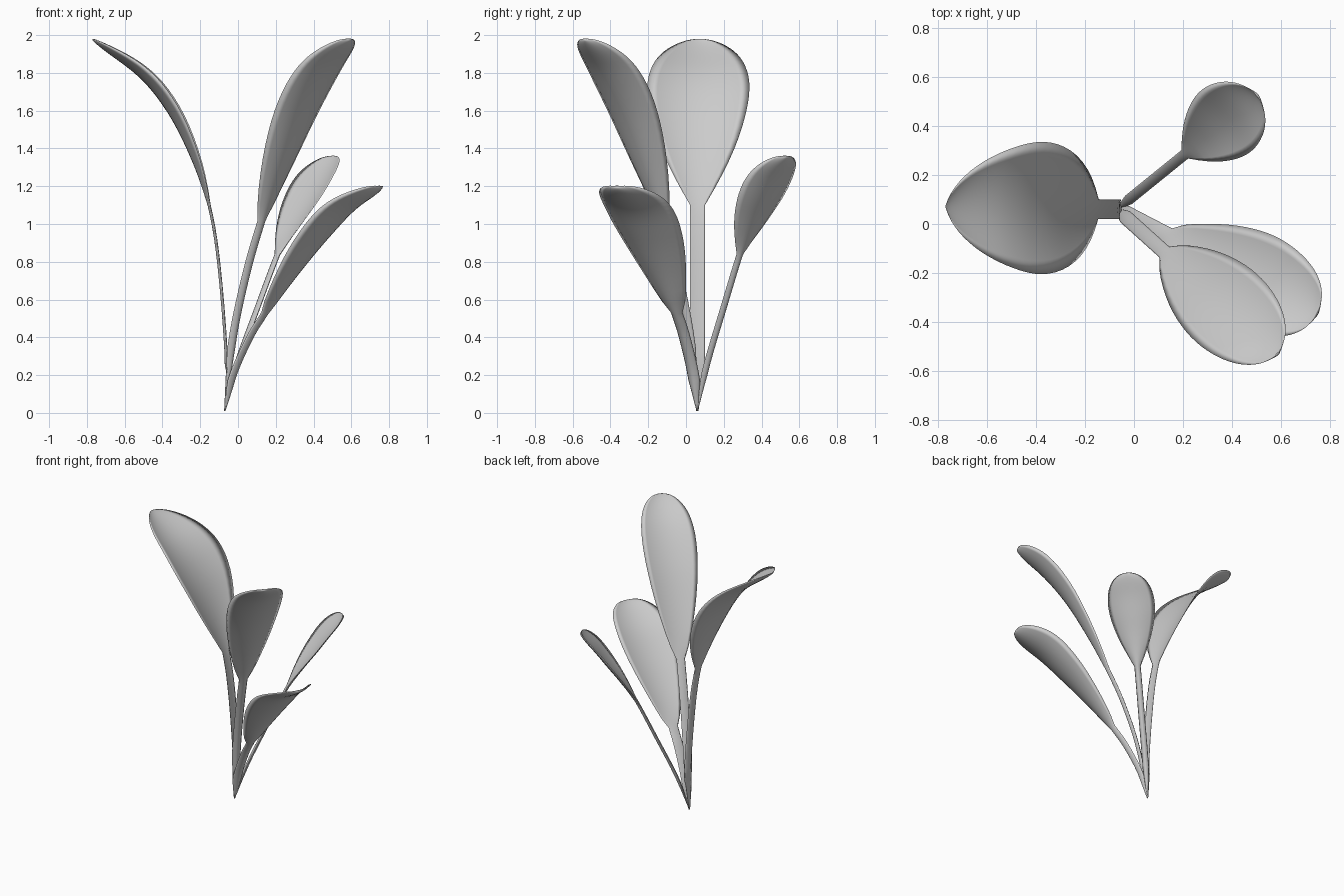
import bpy, bmesh, math
from mathutils import Vector

cube = bpy.data.objects.get("Cube")
if cube:
    bpy.data.objects.remove(cube, do_unlink=True)

leaf_grey = bpy.data.materials.new("leaf_grey")
leaf_grey.use_nodes = True
colour = (0.6, 0.6, 0.6, 1)
leaf_grey.diffuse_color = colour
leaf_grey.node_tree.nodes["Principled BSDF"].inputs["Base Color"].default_value = colour

ROOT = Vector((-0.07, 0.06, 0))
UP = Vector((0, 0, 1))
STEM_KNOTS = 3      # path knots before the blade begins
ACROSS = 10         # faces across each side of a leaf
CUP = 0.25          # depth of the channel relative to half width


def spline(points, u):
    """Smooth curve through the points; u counts knots."""
    i = min(int(u), len(points) - 2)
    f = u - i
    b, c = points[i], points[i + 1]
    a = points[i - 1] if i else b * 2 - c
    d = points[i + 2] if i + 2 < len(points) else c * 2 - b
    return (b * 2 + (c - a) * f + (a * 2 - b * 5 + c * 4 - d) * f**2
            + (b * 3 - a - c * 3 + d) * f**3) / 2


def blade_width(t, grow, close):
    """Teardrop profile, normalised to a peak of one."""
    peak = grow / (grow + close)
    return t**grow * (1 - t)**close / (peak**grow * (1 - peak)**close)


def make_leaf(name, azimuth, path, half, stem, thick, grow=0.9, close=0.5):
    angle = math.radians(azimuth)
    out = Vector((math.cos(angle), math.sin(angle), 0))
    side = UP.cross(out)
    points = [ROOT + out * r + UP * z for r, z in path]
    last = len(points) - 1

    # Sample the stem evenly and the blade more densely towards its tip
    stations = [(STEM_KNOTS * i / 14, 0) for i in range(14)]
    for i in range(29):
        t = 1 - (1 - i / 28)**2
        stations.append((STEM_KNOTS + t * (last - STEM_KNOTS), t))

    # Ring order: over the upper side, back along the lower side
    ring = [(j, 1) for j in range(ACROSS + 1)]
    ring += [(j, -1) for j in range(ACROSS - 1, 0, -1)]

    bm = bmesh.new()
    rows = []
    for u, t in stations:
        centre = spline(points, u)
        tangent = spline(points, min(u + 0.02, last)) - spline(points, max(u - 0.02, 0))
        normal = tangent.normalized().cross(side).normalized()
        if normal.z < 0:
            normal.negate()
        width = half * blade_width(t, grow, close)
        width += stem * min(1, 0.15 + u) * (1 - t)**3
        width = max(width, 0.002)
        # The stem is twice as thick as the blade
        body = min(thick * (1 + (1 - t)**4), width) / 2
        row = []
        for j, face in ring:
            s = 2 * j / ACROSS - 1
            lift = CUP * width * (s * s - 0.5) + face * body * (1 - s * s)
            row.append(bm.verts.new(centre + side * s * width + normal * lift))
        rows.append(row)
    count = len(ring)
    for low, high in zip(rows, rows[1:]):
        for j in range(count):
            k = (j + 1) % count
            bm.faces.new((low[j], high[j], high[k], low[k]))
    bm.faces.new(rows[0])
    bm.faces.new(rows[-1])
    bmesh.ops.recalc_face_normals(bm, faces=bm.faces)
    mesh = bpy.data.meshes.new(name)
    bm.to_mesh(mesh)
    bm.free()
    mesh.materials.append(leaf_grey)
    mesh.shade_smooth()
    leaf = bpy.data.objects.new(name, mesh)
    bpy.context.collection.objects.link(leaf)


# Each path lists (distance from root, height)
make_leaf("broad_right_leaf", 179,
          [(0, 0.01), (-.01, .3), (.03, .8), (.08, 1.1),
           (.16, 1.37), (.28, 1.62), (.44, 1.81), (.7, 1.98)],
          half=0.268, stem=0.04, thick=0.006, grow=1, close=0.65)
make_leaf("tall_front_leaf", -42,
          [(0, 0.01), (.06, .4), (.16, .75), (.265, 1.02),
           (.395, 1.32), (.54, 1.6), (.7, 1.82), (.885, 1.98)],
          half=0.185, stem=0.03, thick=0.013)
make_leaf("low_front_leaf", -27.5,
          [(0, 0.01), (.05, .2), (.15, .4), (.24, .53),
           (.4, .75), (.56, .94), (.72, 1.09), (.925, 1.2)],
          half=0.2, stem=0.035, thick=0.013, close=0.45)
make_leaf("small_back_leaf", 39,
          [(0, 0.01), (.08, .25), (.22, .55), (.36, .84),
           (.455, 1), (.545, 1.13), (.635, 1.25), (.74, 1.36)],
          half=0.16, stem=0.022, thick=0.013)
